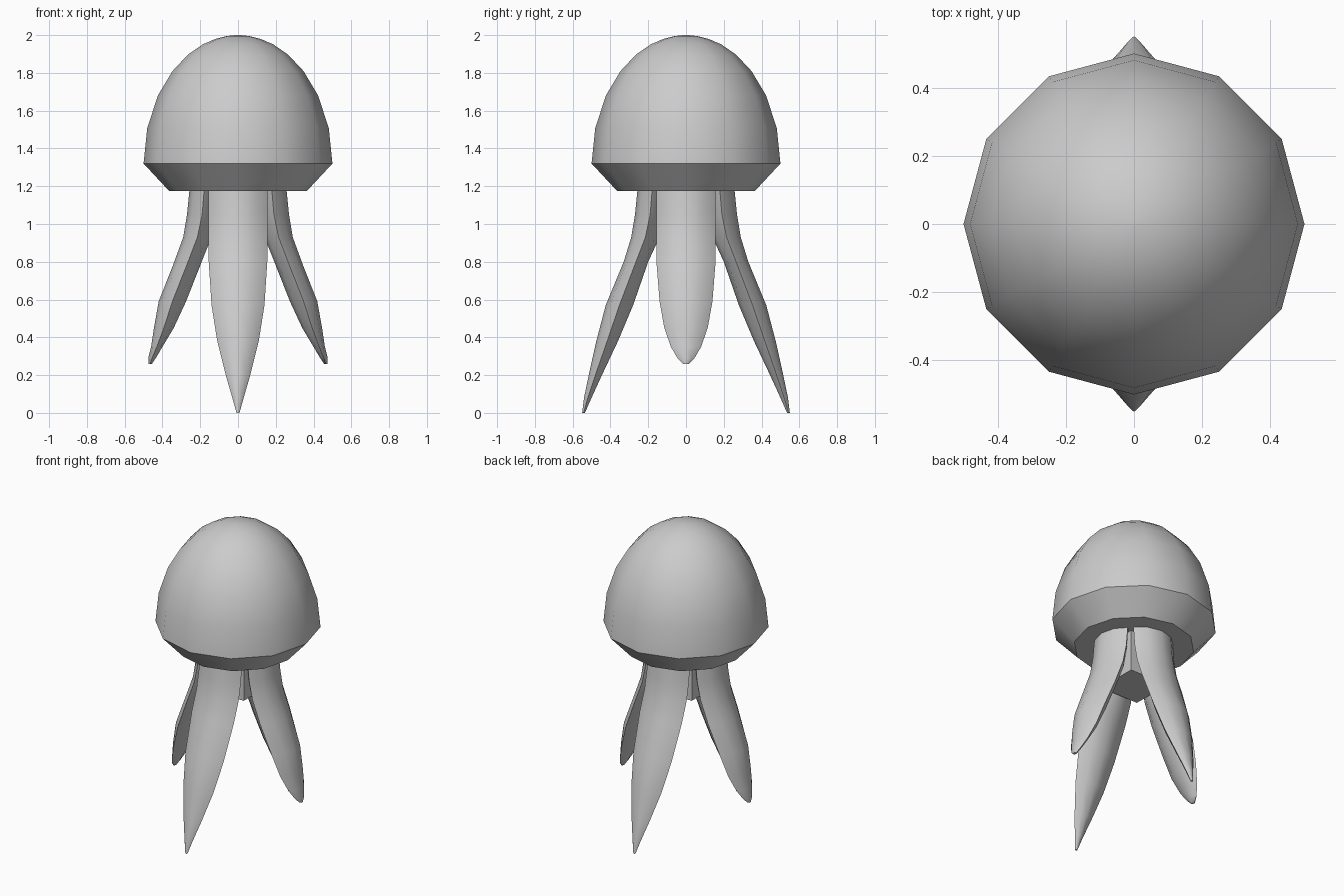
import bpy, bmesh, math
from mathutils import Matrix, Vector

cube = bpy.data.objects.get("Cube")
if cube:
    bpy.data.objects.remove(cube, do_unlink=True)

grey = bpy.data.materials.new("pale_grey")
grey.use_nodes = True
COLOUR = (0.6, 0.6, 0.6, 1)
grey.diffuse_color = COLOUR
grey.node_tree.nodes["Principled BSDF"].inputs["Base Color"].default_value = COLOUR


def loft(name, rings, turn=0, angle=50):
    """Skin a stack of equal-length point rings and close both ends."""
    bm = bmesh.new()
    rows = [[bm.verts.new(p) for p in ring] for ring in rings]
    n = len(rows[0])
    for a, b in zip(rows, rows[1:]):
        for i in range(n):
            j = (i + 1) % n
            bm.faces.new((a[i], a[j], b[j], b[i]))
    bm.faces.new(rows[0])
    bm.faces.new(rows[-1])
    bmesh.ops.rotate(bm, verts=bm.verts, cent=Vector(), matrix=Matrix.Rotation(turn, 3, "Z"))
    bmesh.ops.recalc_face_normals(bm, faces=bm.faces)
    mesh = bpy.data.meshes.new(name)
    bm.to_mesh(mesh)
    bm.free()
    mesh.materials.append(grey)
    obj = bpy.data.objects.new(name, mesh)
    bpy.context.collection.objects.link(obj)
    bpy.ops.object.select_all(action="DESELECT")
    obj.select_set(True)
    bpy.context.view_layer.objects.active = obj
    bpy.ops.object.shade_smooth_by_angle(angle=math.radians(angle))


def circle(r, z, sides=12):
    steps = [math.tau * i / sides for i in range(sides)]
    return [(r * math.cos(a), r * math.sin(a), z) for a in steps]


# Bell: twelve-sided half ellipsoid with a tucked-in rim
dome = [math.radians(a) for a in (0, 16, 32, 46, 58, 68, 76, 83)]
bell = [circle(0.365, 1.175)]
bell += [circle(0.5 * math.cos(a), 1.32 + 0.68 * math.sin(a)) for a in dome]
bell.append(circle(0.01, 2.0))
loft("bell", bell, angle=38)

# Square core that the tentacles grow from
loft("core", [circle(0.2, z, 4) for z in (0.9, 1.2)], math.pi / 4, 30)


def section(z, inner, outer, w):
    """Flattened octagon: rounded outer face, ridged inner face."""
    mid = inner + (outer - inner) * 0.5
    low = inner + (outer - inner) * 0.15
    high = inner + (outer - inner) * 0.85
    return [(0, -outer, z), (w * 0.6, -high, z), (w, -mid, z), (w * 0.6, -low, z),
            (0, -inner, z), (-w * 0.6, -low, z), (-w, -mid, z), (-w * 0.6, -high, z)]


# Tentacle stations: height, inner reach, outer reach, half width
root = [(1.2, 0.10, 0.255, 0.155), (1.05, 0.11, 0.27, 0.155), (0.93, 0.14, 0.29, 0.155)]
long_arm = root + [(0.8, 0.2, 0.33, 0.155), (0.57, 0.28, 0.425, 0.14),
                   (0.38, 0.36, 0.475, 0.11), (0.2, 0.445, 0.515, 0.065),
                   (0.08, 0.5, 0.54, 0.03), (0.0, 0.535, 0.55, 0.008)]
short_arm = root + [(0.78, 0.2, 0.345, 0.155), (0.59, 0.275, 0.42, 0.14),
                    (0.45, 0.34, 0.445, 0.115), (0.35, 0.4, 0.46, 0.08),
                    (0.29, 0.435, 0.475, 0.045), (0.26, 0.455, 0.475, 0.015)]

for i, side in enumerate(("front", "left", "back", "right")):
    arm = short_arm if i % 2 else long_arm
    loft(side + "_tentacle", [section(*s) for s in arm], i * math.pi / 2)
